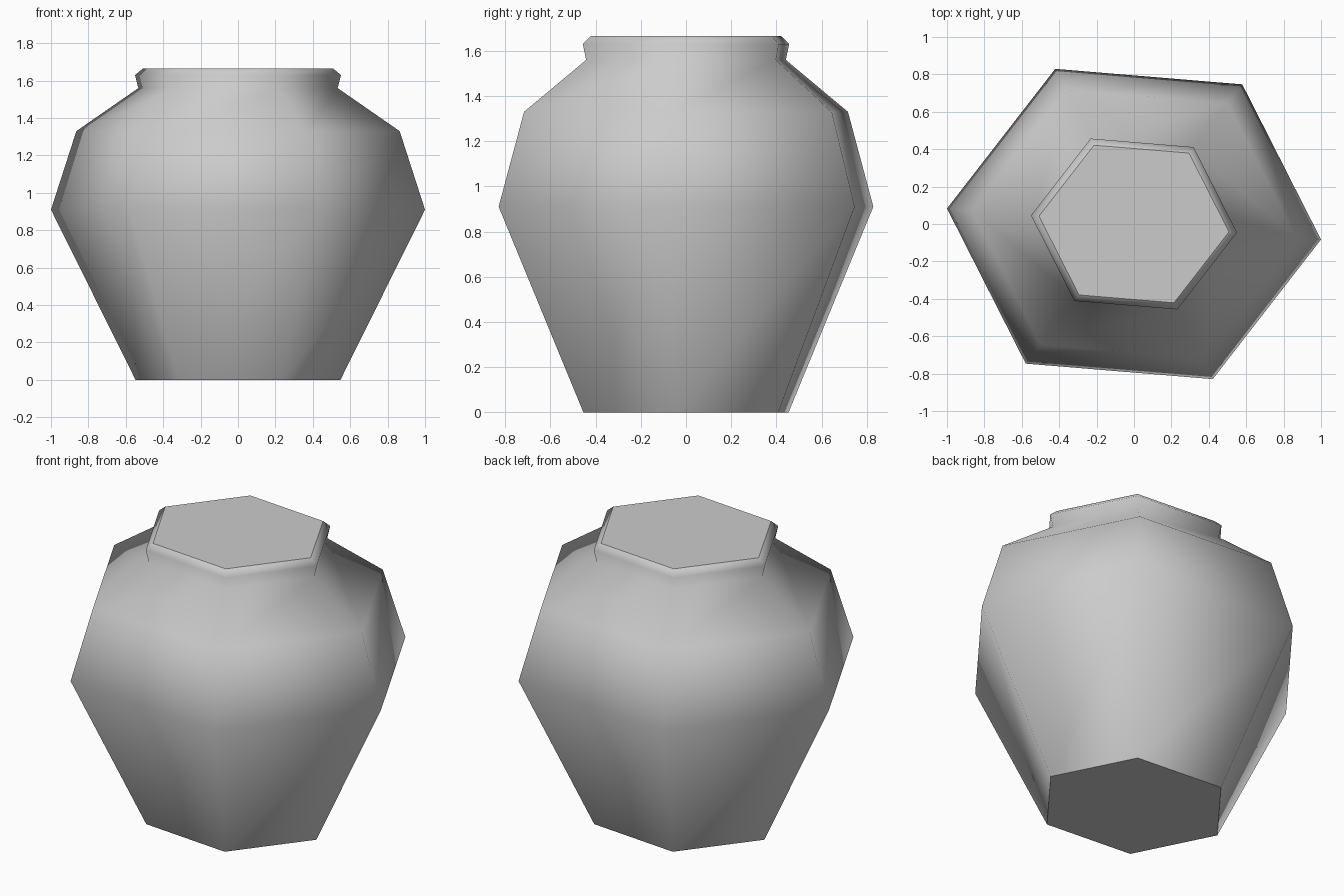
import bpy
import bmesh
from math import cos, sin, radians, tau

if "Cube" in bpy.data.objects:
    bpy.data.objects.remove(bpy.data.objects["Cube"], do_unlink=True)

SIDES = 6
TURN = radians(-5.2)   # slight twist of the hexagon
DEPTH = 0.91           # flattened front to back

# Outline as (half width, height): foot, belly, shoulder, neck, rim, lip
PROFILE = [(0.55, 0.0), (1.004, 0.91), (0.868, 1.33),
           (0.535, 1.56), (0.553, 1.63), (0.51, 1.665)]


def make_material(name, colour):
    mat = bpy.data.materials.new(name)
    mat.use_nodes = True
    mat.diffuse_color = colour
    mat.node_tree.nodes["Principled BSDF"].inputs["Base Color"].default_value = colour
    return mat


def ring(bm, radius, z):
    angles = [TURN + tau * i / SIDES for i in range(SIDES)]
    return [bm.verts.new((radius * cos(a), radius * DEPTH * sin(a), z)) for a in angles]


# Jar wall: six-sided rings joined by smooth quads
bm = bmesh.new()
rings = [ring(bm, r, z) for r, z in PROFILE]
for low, high in zip(rings, rings[1:]):
    for i in range(SIDES):
        j = (i + 1) % SIDES
        bm.faces.new((low[i], low[j], high[j], high[i])).smooth = True

# Flat base and closed top, with crisp borders
for cap in (bm.faces.new(rings[0][::-1]), bm.faces.new(rings[-1])):
    cap.smooth = False
    for edge in cap.edges:
        edge.smooth = False

mesh = bpy.data.meshes.new("jar")
bm.to_mesh(mesh)
bm.free()
mesh.materials.append(make_material("plain grey", (0.6, 0.6, 0.6, 1)))
bpy.context.collection.objects.link(bpy.data.objects.new("jar", mesh))
